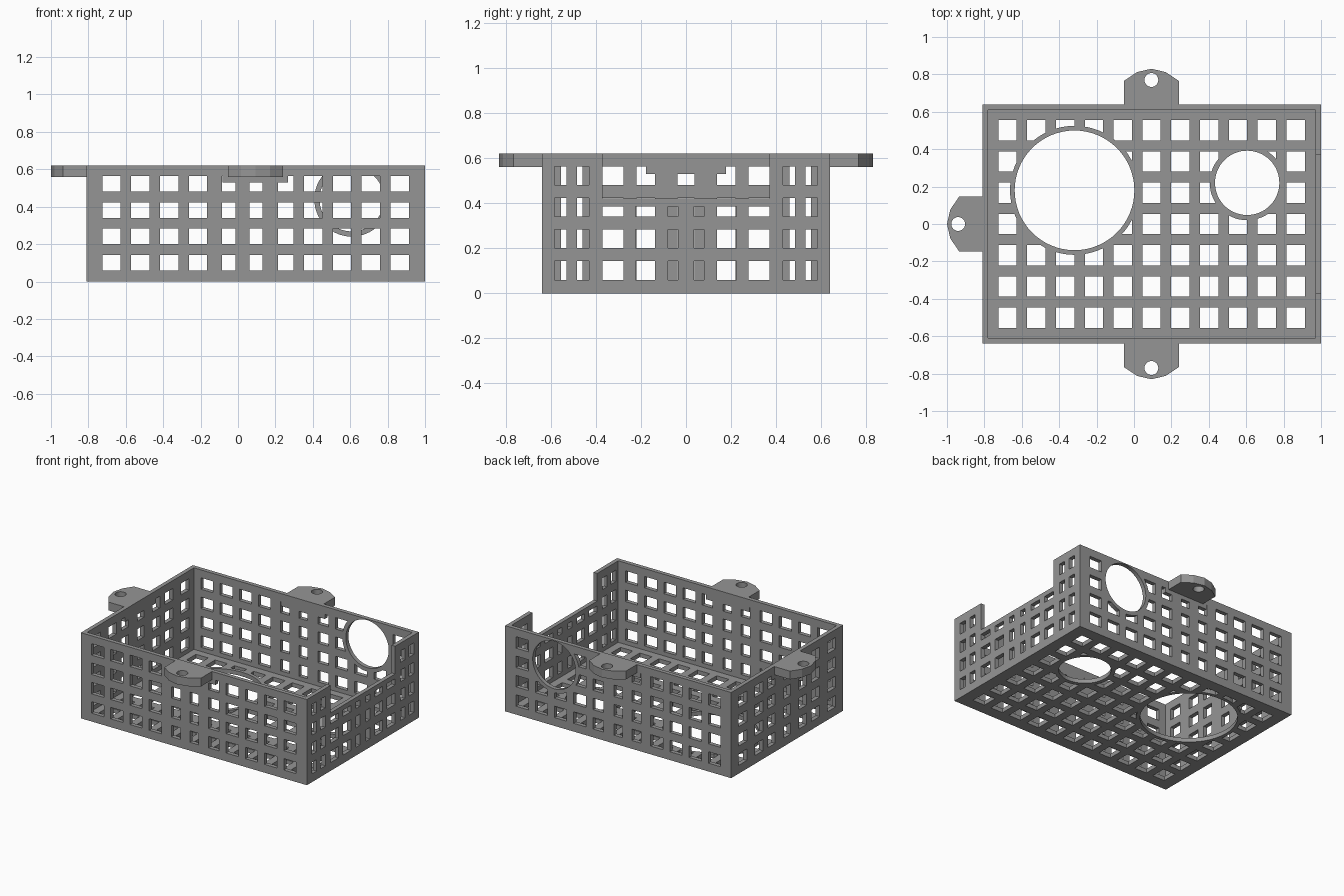
import bpy, bmesh, math
from mathutils import Matrix, Vector

if "Cube" in bpy.data.objects:
    bpy.data.objects.remove(bpy.data.objects["Cube"])

grey = bpy.data.materials.new("plain_grey")
grey.diffuse_color = (0.3, 0.3, 0.3, 1)
grey.use_nodes = True
grey.node_tree.nodes["Principled BSDF"].inputs["Base Color"].default_value = grey.diffuse_color

X0, X1, Y, H, T = -0.81, 1.0, 0.64, 0.62, 0.03
TAB_X = 0.093


def make(name, bm):
    bmesh.ops.recalc_face_normals(bm, faces=bm.faces[:])
    me = bpy.data.meshes.new(name)
    bm.to_mesh(me)
    bm.free()
    ob = bpy.data.objects.new(name, me)
    bpy.context.collection.objects.link(ob)
    me.materials.append(grey)
    return ob


def boxes(name, items):
    """One object from (x0, x1, y0, y1, z0, z1) boxes."""
    bm = bmesh.new()
    for a, b, c, d, e, f in items:
        m = Matrix.Translation(((a + b) / 2, (c + d) / 2, (e + f) / 2)) @ Matrix.Diagonal((b - a, d - c, f - e, 1))
        bmesh.ops.create_cube(bm, size=1, matrix=m)
    return make(name, bm)


def cylinder(name, centre, r, depth, axis="Z", n=64):
    bm = bmesh.new()
    m = Matrix.Translation(centre)
    if axis == "Y":
        m = m @ Matrix.Rotation(math.pi / 2, 4, "X")
    bmesh.ops.create_cone(bm, cap_ends=True, segments=n, radius1=r, radius2=r, depth=depth, matrix=m)
    return make(name, bm)


def cut(ob, tool):
    """Subtract a tool, apply, and discard the tool."""
    mod = ob.modifiers.new("cut", "BOOLEAN")
    mod.operation, mod.solver, mod.object = "DIFFERENCE", "EXACT", tool
    bpy.context.view_layer.update()
    me = bpy.data.meshes.new_from_object(ob.evaluated_get(bpy.context.evaluated_depsgraph_get()))
    ob.modifiers.clear()
    ob.data = me
    bpy.data.objects.remove(tool)


def mirrored(spans):
    return spans + [(-b, -a) for a, b in spans if a > 0]


# open tray with a notch in the right wall
tray = boxes("tray", [(X0, X1, -Y, Y, 0, H)])
cut(tray, boxes("cavity", [(X0 + T, X1 - T, -Y + T, Y - T, T, 1)]))
cut(tray, boxes("notch", [(X1 - 0.1, X1 + 0.1, -0.37, 0.37, 0.42, 1)]))

# grid spacing
rows = [(0.06 + 0.14 * i, 0.143 + 0.14 * i) for i in range(4)]
cols = [(-0.725 + 0.154 * i, -0.627 + 0.154 * i) for i in range(11)]
long_cols = cols[:4] + [(-0.086, -0.014), (0.062, 0.13), (0.213, 0.297)] + cols[7:]
left_cols = mirrored([(-0.038, 0.038), (0.138, 0.22), (0.278, 0.37), (0.46, 0.555)])
side_cols = mirrored([(0.43, 0.483), (0.53, 0.583)])
mid_cols = mirrored([(0.035, 0.08), (0.138, 0.225), (0.278, 0.37)])

# floor holes, kept clear of the two fan rims
fans = [((-0.318, 0.18, 0), 0.32, 0.345), ((0.605, 0.22, 0), 0.172, 0.2)]
floor = boxes("floor_holes", [(a, b, 0.167 * j - 0.054, 0.167 * j + 0.054, -0.1, 0.1)
                              for a, b in cols for j in range(-3, 4)])
for c, r, rim in fans:
    cut(floor, cylinder("rim", c, rim, 0.4))
cut(tray, floor)
for c, r, rim in fans:
    cut(tray, cylinder("fan_hole", c, r, 0.1))

# front and back wall holes, solid behind each tab
port = (0.608, Y, 0.44)
for s in (-1, 1):
    y = s * Y
    wall = boxes("wall_holes", [(a, b, y - 0.1, y + 0.1, c, d) for a, b in long_cols for c, d in rows])
    cut(wall, boxes("pad", [(TAB_X - 0.175, TAB_X + 0.175, y - 0.2, y + 0.2, 0.53, 0.7)]))
    if s > 0:
        cut(wall, cylinder("rim", port, 0.2, 0.6, "Y"))
    cut(tray, wall)
cut(tray, cylinder("port_hole", port, 0.172, 0.2, "Y"))

# left wall holes
wall = boxes("wall_holes", [(X0 - 0.1, X0 + 0.1, a, b, c, d) for a, b in left_cols for c, d in rows])
cut(wall, boxes("pad", [(X0 - 0.2, X0 + 0.2, -0.177, 0.177, 0.53, 0.7)]))
cut(tray, wall)

# right wall holes: tall sides and a lower middle panel
items = [(X1 - 0.1, X1 + 0.1, a, b, c, d) for a, b in side_cols for c, d in rows]
items += [(X1 - 0.1, X1 + 0.1, a, b, c, min(d, 0.385)) for a, b in mid_cols for c, d in rows[:3]]
cut(tray, boxes("wall_holes", items))

# mounting tabs with a screw hole, outward along local +y
profile = [(-0.147, 0), (0.147, 0), (0.147, 0.125), (0.077, 0.172), (0, 0.19), (-0.077, 0.172), (-0.147, 0.125)]
for name, pos, angle in (("back_tab", (TAB_X, Y), 0), ("front_tab", (TAB_X, -Y), math.pi),
                         ("left_tab", (X0, 0), math.pi / 2)):
    bm = bmesh.new()
    face = bm.faces.new([bm.verts.new((x, y, 0.56)) for x, y in profile])
    up = bmesh.ops.extrude_face_region(bm, geom=[face])
    bmesh.ops.translate(bm, vec=(0, 0, H - 0.56), verts=[v for v in up["geom"] if isinstance(v, bmesh.types.BMVert)])
    m = Matrix.Translation((pos[0], pos[1], 0)) @ Matrix.Rotation(angle, 4, "Z")
    bm.transform(m)
    tab = make(name, bm)
    cut(tab, cylinder("screw_hole", m @ Vector((0, 0.13, 0.59)), 0.037, 0.2, n=32))
